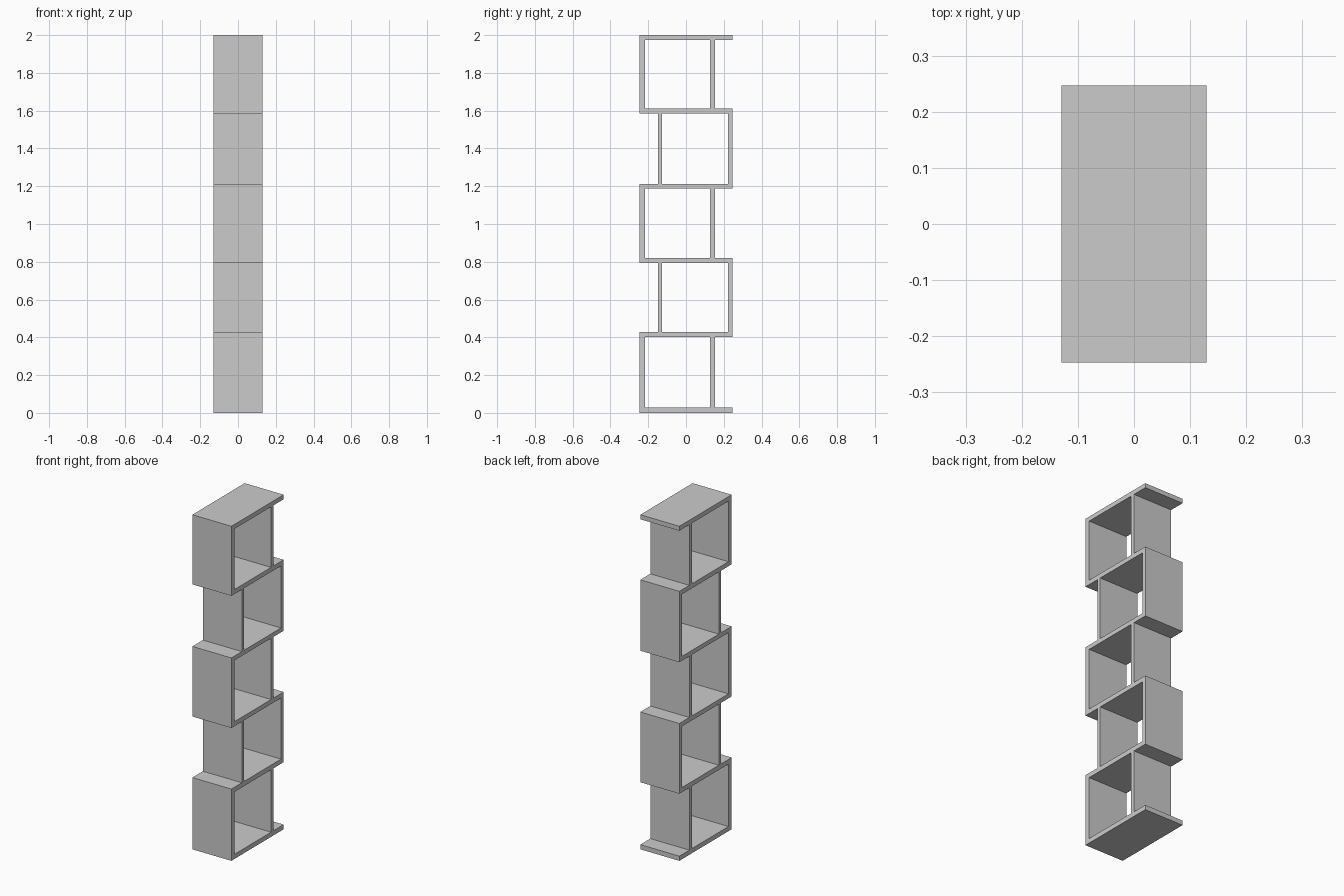
import bpy, bmesh

if "Cube" in bpy.data.objects:
    bpy.data.objects.remove(bpy.data.objects["Cube"])

W = 0.129            # half width in x
D = 0.247            # half depth in y
# bottom and top height of each shelf board
SHELVES = [(0.0, 0.028), (0.401, 0.429), (0.794, 0.821),
           (1.187, 1.213), (1.584, 1.611), (1.973, 2.0)]
FRONT = -D + 0.030   # inner face of front walls
BACK = D - 0.025     # inner face of back walls


def extrude_profile(name, pts):
    """Extrude a closed y-z outline across the full width."""
    bm = bmesh.new()
    face = bm.faces.new([bm.verts.new((-W, y, z)) for y, z in pts])
    res = bmesh.ops.extrude_face_region(bm, geom=[face], use_keep_orig=True)
    moved = [g for g in res["geom"] if isinstance(g, bmesh.types.BMVert)]
    bmesh.ops.translate(bm, verts=moved, vec=(2 * W, 0, 0))
    bmesh.ops.recalc_face_normals(bm, faces=bm.faces)
    mesh = bpy.data.meshes.new(name)
    bm.to_mesh(mesh)
    bm.free()
    obj = bpy.data.objects.new(name, mesh)
    bpy.context.collection.objects.link(obj)
    return obj


# Serpentine frame: one continuous ribbon of shelves and alternating walls
side_a, side_b = [(D, SHELVES[0][1])], [(D, SHELVES[0][0])]
for i in range(5):
    top, bottom = SHELVES[i][1], SHELVES[i + 1][0]
    low, high = SHELVES[i][0], SHELVES[i + 1][1]
    if i % 2 == 0:
        side_a += [(FRONT, top), (FRONT, bottom)]
        side_b += [(-D, low), (-D, high)]
    else:
        side_a += [(D, low), (D, high)]
        side_b += [(BACK, top), (BACK, bottom)]
side_a.append((D, SHELVES[5][0]))
side_b.append((D, SHELVES[5][1]))
extrude_profile("serpentine_frame", side_a + side_b[::-1])

# Upright dividers closing each compartment
for i in range(5):
    y0, y1 = (0.128, 0.153) if i % 2 == 0 else (-0.148, -0.126)
    z0, z1 = SHELVES[i][1], SHELVES[i + 1][0]
    extrude_profile(f"divider_{i + 1}", [(y0, z0), (y1, z0), (y1, z1), (y0, z1)])
